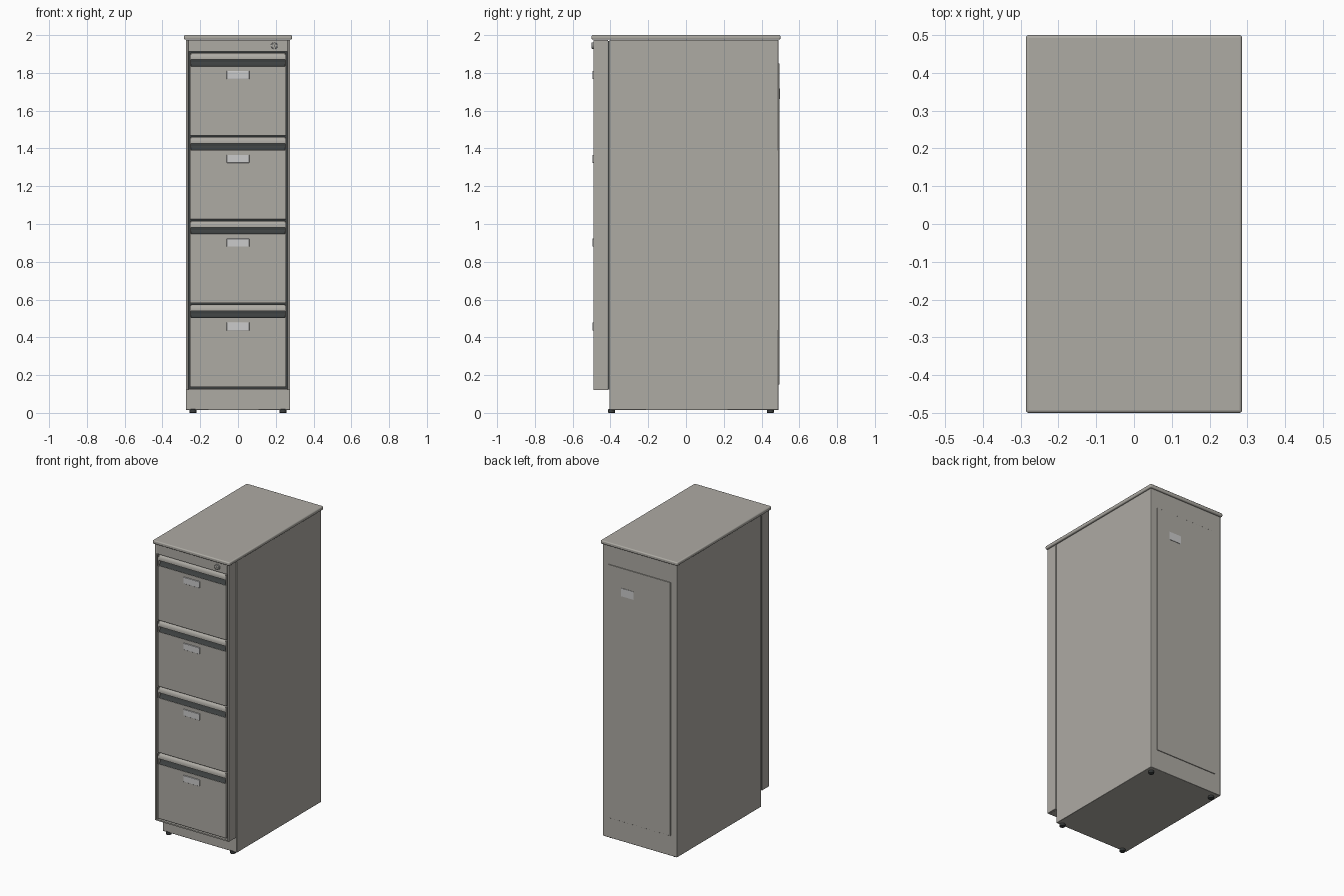
import bpy, bmesh, math

if "Cube" in bpy.data.objects:
    bpy.data.objects.remove(bpy.data.objects["Cube"])

def material(name, c):
    m = bpy.data.materials.new(name)
    m.diffuse_color = (*c, 1)
    m.use_nodes = True
    m.node_tree.nodes["Principled BSDF"].inputs["Base Color"].default_value = m.diffuse_color
    return m

PAINT = material("putty_paint", (0.42, 0.405, 0.37))
DARK = material("dark_recess", (0.045, 0.05, 0.05))
CARD = material("label_card", (0.58, 0.58, 0.56))
METAL = material("lock_metal", (0.45, 0.45, 0.44))

def finish(name, bm, mat, bevel=0.0, segments=2):
    bmesh.ops.recalc_face_normals(bm, faces=bm.faces)
    me = bpy.data.meshes.new(name)
    bm.to_mesh(me)
    bm.free()
    ob = bpy.data.objects.new(name, me)
    bpy.context.collection.objects.link(ob)
    me.materials.append(mat)
    if bevel:
        mod = ob.modifiers.new("bevel", 'BEVEL')
        mod.width, mod.segments, mod.limit_method = bevel, segments, 'ANGLE'
    bpy.ops.object.select_all(action='DESELECT')
    ob.select_set(True)
    bpy.context.view_layer.objects.active = ob
    bpy.ops.object.shade_smooth_by_angle(angle=math.radians(35))
    return ob

def box(name, x, y, z, mat=PAINT, bevel=0.0, segments=2):
    bm = bmesh.new()
    bmesh.ops.create_cube(bm, size=1)
    for v in bm.verts:
        for i, (a, b) in enumerate((x, y, z)):
            v.co[i] = a if v.co[i] < 0 else b
    return finish(name, bm, mat, bevel, segments)

def extrude_x(name, pts, x0, x1, mat=PAINT):
    """Extrude a (y, z) outline from x0 to x1."""
    bm = bmesh.new()
    f = bm.faces.new([bm.verts.new((x0, y, z)) for y, z in pts])
    new = bmesh.ops.extrude_face_region(bm, geom=[f])["geom"]
    bmesh.ops.translate(bm, vec=(x1 - x0, 0, 0),
                        verts=[v for v in new if isinstance(v, bmesh.types.BMVert)])
    return finish(name, bm, mat)

def cylinder(name, loc, r, depth, mat, axis='Z', bevel=0.0):
    bm = bmesh.new()
    bmesh.ops.create_cone(bm, cap_ends=True, segments=32, radius1=r, radius2=r, depth=depth)
    ob = finish(name, bm, mat, bevel)
    ob.location = loc
    if axis == 'Y':
        ob.rotation_euler.x = math.pi / 2
    return ob

# Carcass and overhanging top
box("cabinet_body", (-0.276, 0.276), (-0.406, 0.49), (0.015, 1.975), bevel=0.003)
box("front_seam", (-0.27, 0.27), (-0.42, -0.40), (0.125, 1.97), DARK)
box("top_panel", (-0.286, 0.286), (-0.5, 0.5), (1.976, 2.0), bevel=0.007, segments=3)

# Front frame around the drawers
for side, s in (("left", -1), ("right", 1)):
    box(side + "_stile", sorted((s * 0.263, s * 0.276)), (-0.49, -0.413), (0.12, 1.975), bevel=0.002)
box("top_rail", (-0.263, 0.263), (-0.49, -0.413), (1.912, 1.975))
box("bottom_rail", (-0.263, 0.263), (-0.49, -0.413), (0.12, 0.129))
box("opening_shadow", (-0.263, 0.263), (-0.45, -0.413), (0.129, 1.912), DARK)

# Drawers with a full-width recessed pull and a card label
F, B = -0.489, -0.45
for i in range(4):
    n = f"drawer_{i + 1}_"
    z0 = 0.137 + i * 0.4437
    z1 = z0 + 0.436
    box(n + "front", (-0.254, 0.254), (F, B), (z0, z1 - 0.069), bevel=0.002)
    for side, s in (("left", -1), ("right", 1)):
        box(n + side + "_cheek", sorted((s * 0.248, s * 0.254)), (F, B), (z0 + 0.364, z1))
    box(n + "recess_back", (-0.248, 0.248), (-0.464, B), (z1 - 0.072, z1 - 0.01), DARK)
    # Rolled lip sloping up and back
    lip = [(B, z1), (-0.474, z1)]
    lip += [(-0.474 - 0.015 * math.sin(t), z1 - 0.028 + 0.026 * math.cos(t))
            for t in (k * math.pi / 12 for k in range(1, 7))]
    lip += [(F, z1 - 0.034), (-0.483, z1 - 0.034), (-0.474, z1 - 0.022), (B, z1 - 0.022)]
    extrude_x(n + "pull_lip", lip, -0.248, 0.248)
    # Scooped floor of the recess
    scoop = [(F + 0.001, z1 - 0.071), (F + 0.001, z1 - 0.069), (-0.478, z1 - 0.066),
             (-0.469, z1 - 0.058), (-0.463, z1 - 0.045), (-0.455, z1 - 0.045), (-0.455, z1 - 0.071)]
    extrude_x(n + "pull_scoop", scoop, -0.248, 0.248, DARK)
    box(n + "label", (-0.06, 0.06), (-0.495, F + 0.002), (z1 - 0.137, z1 - 0.094), CARD, 0.002)

# Lock in the top rail
cylinder("lock_ring", (0.192, -0.492, 1.944), 0.018, 0.014, METAL, 'Y', 0.002)
cylinder("lock_core", (0.192, -0.494, 1.944), 0.012, 0.012, PAINT, 'Y', 0.001)
box("lock_slot", (0.1905, 0.1935), (-0.5005, -0.499), (1.937, 1.951), DARK)

# Back panel and rating plate
box("back_panel", (-0.23, 0.23), (0.485, 0.495), (0.15, 1.85), bevel=0.001)
box("back_plate", (0.043, 0.135), (0.49, 0.4975), (1.663, 1.717), CARD)

# Feet
for yn, y in (("front", -0.394), ("rear", 0.447)):
    for xn, x in (("left", -0.238), ("right", 0.238)):
        cylinder(f"{yn}_{xn}_foot", (x, y, 0.01), 0.018, 0.02, DARK, bevel=0.002)
